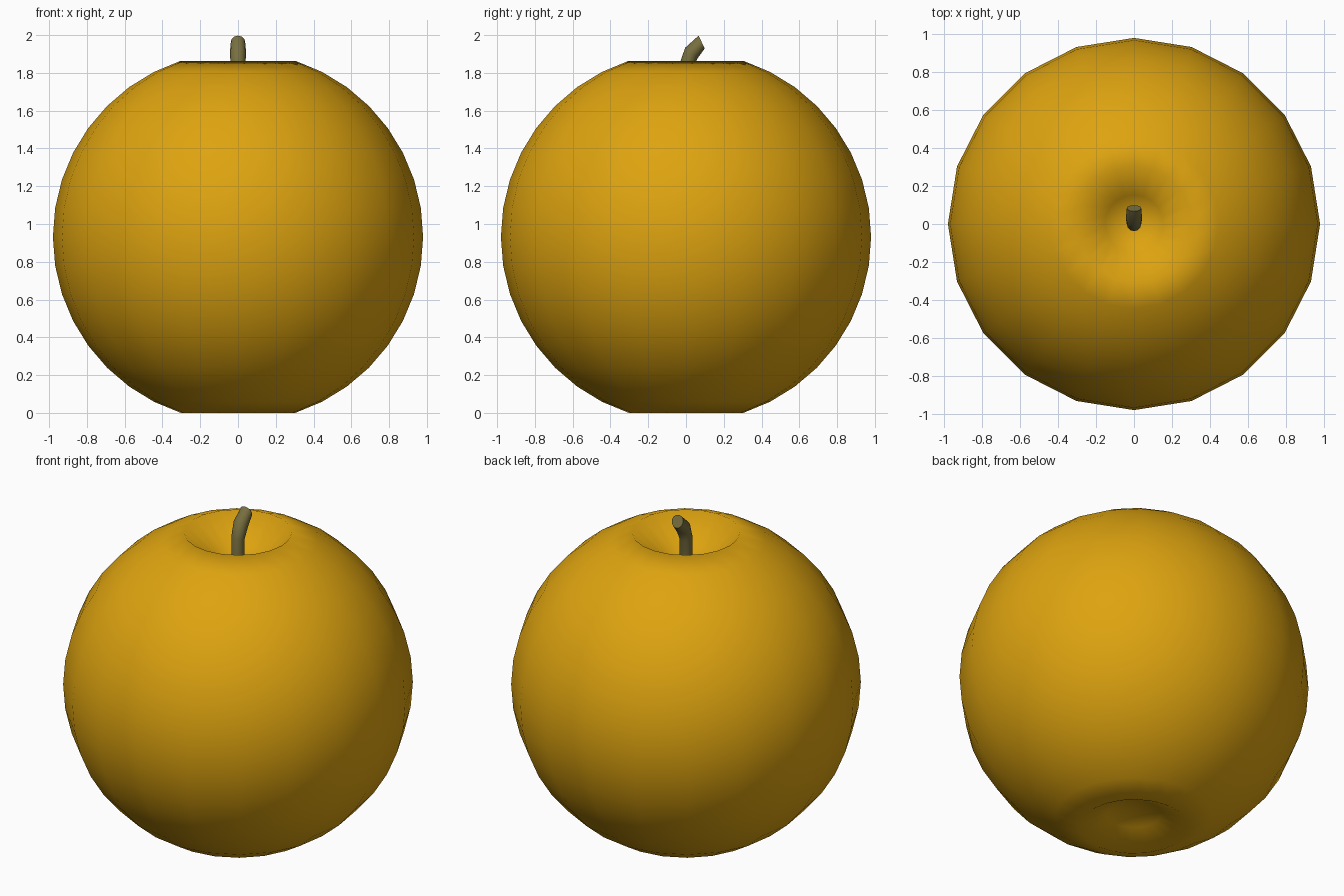
import bpy, bmesh
from math import sin, cos, pi, radians

if "Cube" in bpy.data.objects:
    bpy.data.objects.remove(bpy.data.objects["Cube"])


def material(name, color):
    m = bpy.data.materials.new(name)
    m.diffuse_color = (*color, 1)
    m.use_nodes = True
    m.node_tree.nodes["Principled BSDF"].inputs["Base Color"].default_value = m.diffuse_color
    return m


def finish(bm, name, mat):
    bmesh.ops.recalc_face_normals(bm, faces=bm.faces)
    me = bpy.data.meshes.new(name)
    bm.to_mesh(me)
    bm.free()
    me.materials.append(mat)
    ob = bpy.data.objects.new(name, me)
    bpy.context.collection.objects.link(ob)
    return ob


# Fruit body: sphere with both poles pushed inwards
R, CZ = 0.98, 0.932
bm = bmesh.new()
bmesh.ops.create_uvsphere(bm, u_segments=20, v_segments=20, radius=R)
for v in bm.verts:
    r = (v.co.x ** 2 + v.co.y ** 2) ** 0.5
    top = v.co.z > 0
    v.co.z += CZ
    if r < 0.01:
        v.co.z = 1.65 if top else 0.11
    elif r < 0.2:
        v.co.z = 1.71 if top else 0.083
fruit = finish(bm, "fruit_body", material("orange_skin", (0.73, 0.37, 0.005)))
for p in fruit.data.polygons:
    p.use_smooth = True

# Stem: bent tube leaning towards the back; (y, z, tilt, radius) per ring
rings = [(0, 1.60, 0, 0.036), (0, 1.83, 8, 0.038),
         (0.028, 1.905, 40, 0.043), (0.083, 1.963, 65, 0.038)]
N = 12
bm = bmesh.new()
loops = []
for y, z, tilt, r in rings:
    t = radians(tilt)
    loops.append([bm.verts.new((r * cos(2 * pi * i / N),
                                y + r * sin(2 * pi * i / N) * cos(t),
                                z - r * sin(2 * pi * i / N) * sin(t)))
                  for i in range(N)])
for a, b in zip(loops, loops[1:]):
    for i in range(N):
        j = (i + 1) % N
        bm.faces.new((a[i], a[j], b[j], b[i]))
bm.faces.new(loops[0])
bm.faces.new(loops[-1])
stem = finish(bm, "stem", material("stem_brown", (0.19, 0.16, 0.05)))
for p in stem.data.polygons:
    p.use_smooth = len(p.vertices) == 4
